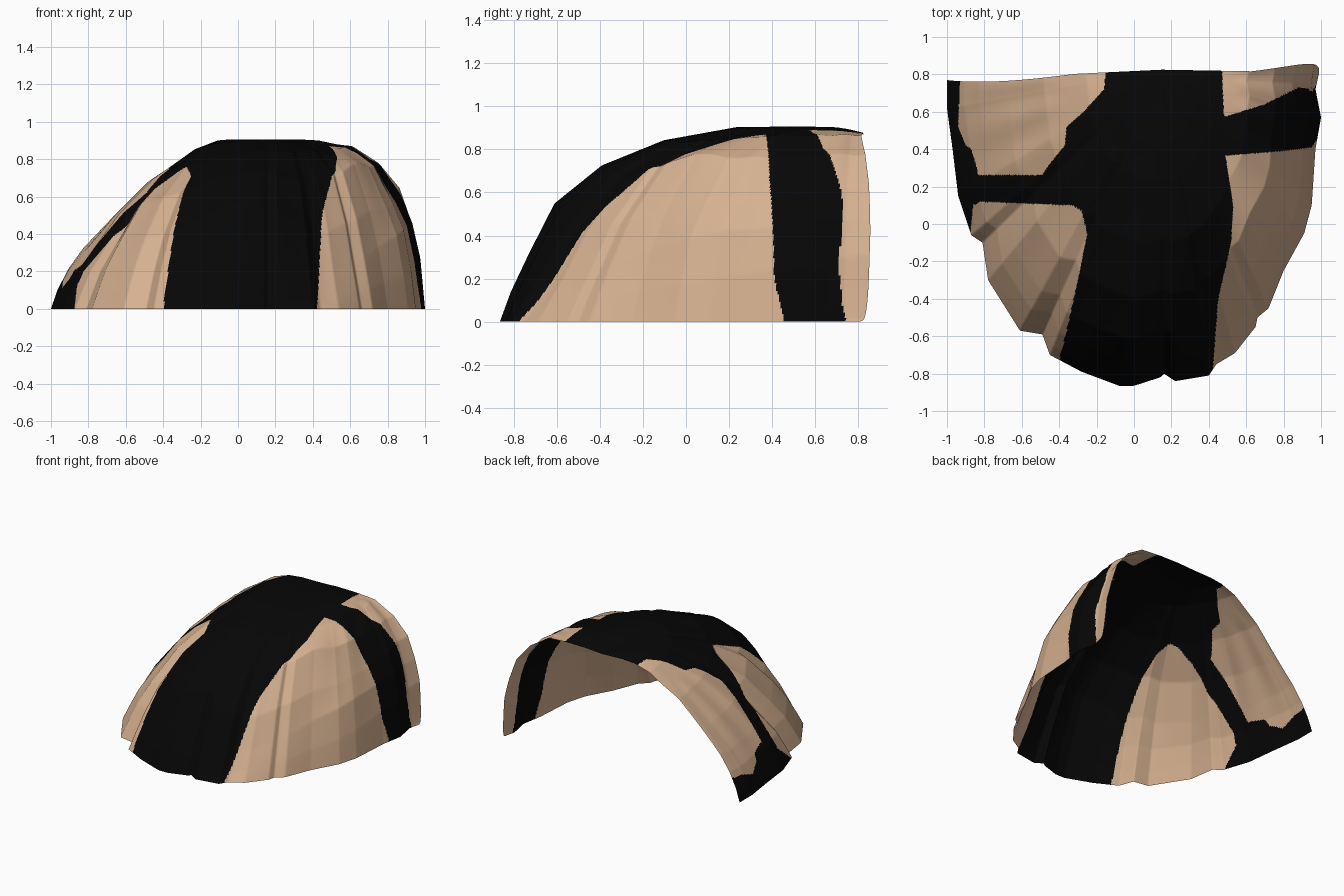
import bpy, bmesh, math

if "Cube" in bpy.data.objects:
    bpy.data.objects.remove(bpy.data.objects["Cube"])

# colours
def material(name, rgb):
    m = bpy.data.materials.new(name)
    m.diffuse_color = (*rgb, 1)
    m.use_nodes = True
    m.node_tree.nodes["Principled BSDF"].inputs["Base Color"].default_value = m.diffuse_color
    return m

tan = material("tan_cloth", (0.67, 0.44, 0.28))
black = material("black_panel", (0.002, 0.002, 0.002))


def lerp(pts, x):
    """Straight interpolation in a list of (x, value) pairs."""
    if x <= pts[0][0]:
        return pts[0][1]
    for (a, va), (b, vb) in zip(pts, pts[1:]):
        if x <= b:
            return va + (vb - va) * (x - a) / (b - a)
    return pts[-1][1]


def smooth(xs, vs, x):
    """Monotone cubic interpolation, so the surface does not overshoot."""
    x = min(max(x, xs[0]), xs[-1])
    n = len(xs)
    d = [(vs[i + 1] - vs[i]) / (xs[i + 1] - xs[i]) for i in range(n - 1)]

    def slope(i):
        if i == 0:
            return d[0]
        if i == n - 1:
            return d[-1]
        a, b = d[i - 1], d[i]
        return 2 * a * b / (a + b) if a * b > 0 else 0
    i = 0
    while i < n - 2 and x > xs[i + 1]:
        i += 1
    h = xs[i + 1] - xs[i]
    t = (x - xs[i]) / h
    return ((2 * t**3 - 3 * t**2 + 1) * vs[i] + (t**3 - 2 * t**2 + t) * h * slope(i)
            + (3 * t**2 - 2 * t**3) * vs[i + 1] + (t**3 - t**2) * h * slope(i + 1))


# ground outline, from the back left corner round the front to the back right
OUTLINE = [(-1, .77), (-1, .62), (-.97, .4), (-.94, .15), (-.87, -.06), (-.81, -.1),
           (-.78, -.3), (-.61, -.57), (-.49, -.59), (-.45, -.7), (-.28, -.79),
           (-.08, -.865), (0, -.865), (.14, -.82), (.16, -.80), (.22, -.84), (.4, -.81),
           (.44, -.75), (.54, -.69), (.65, -.55), (.66, -.5), (.72, -.45), (.8, -.25),
           (.91, -.05), (.95, .1), (.97, .4), (1, .57), (.97, .72), (.99, .81)]
APEX = (.15, .825)

# rise of the shell along spokes running from the outline to the apex
F = [0, .03, .08, .15, .28, .45, .65, .76, .85, 1]
ANGLES = [0, 34, 62, 88, 102, 111, 121, 138, 180]
RISE = [[0, .10, .21, .32, .47, .67, .82, .86, .87, .87],
        [0, .08, .20, .31, .51, .70, .855, .90, .90, .87],
        [0, .09, .23, .38, .60, .765, .885, .905, .905, .87],
        [0, .14, .32, .555, .73, .845, .904, .906, .906, .87],
        [0, .07, .20, .41, .67, .835, .895, .906, .906, .87],
        [0, .10, .25, .46, .715, .84, .89, .905, .905, .87],
        [0, .14, .33, .52, .775, .85, .89, .905, .905, .87],
        [0, .20, .42, .55, .76, .865, .90, .905, .90, .87],
        [0, .32, .48, .65, .78, .868, .877, .877, .877, .87]]

# plan borders of the black panels
CENTRE_LEFT = [(-.73, -.40), (-.57, -.36), (-.3, -.30), (-.05, -.25), (.07, -.28),
               (.1, -.33), (.26, -.49), (.31, -.46), (.42, -.37), (.52, -.36),
               (.6, -.27), (.72, -.16), (.83, -.15)]
CENTRE_RIGHT = [(-.8, .42), (-.4, .45), (-.1, .52), (.1, .53), (.36, .49), (.83, .47)]
EDGE_STRIP = [(-.1, -.88), (.1, -.86), (.13, -.81), (.3, -.84), (.4, -.87),
              (.42, -.9), (.52, -.94), (.8, -.93)]
BAND_LOW = [(.49, .365), (.8, .39), (.95, .41), (.975, .45)]
BAND_HIGH = [(.49, .575), (.7, .64), (.88, .73), (.93, .72), (.955, .71), (.97, .74)]


def is_black(x, y):
    if lerp(CENTRE_LEFT, y) < x < lerp(CENTRE_RIGHT, y):
        return True
    if x < 0:
        cross = x > -.9 and lerp([(-.84, .12), (-.33, .10)], x) < y < .262
        return cross or (y > -.08 and x < lerp(EDGE_STRIP, y))
    return x > .45 and lerp(BAND_LOW, x) < y < lerp(BAND_HIGH, x)


# outline resampled by length
length = [0]
for a, b in zip(OUTLINE, OUTLINE[1:]):
    length.append(length[-1] + math.dist(a, b))
XS = [(s, p[0]) for s, p in zip(length, OUTLINE)]
YS = [(s, p[1]) for s, p in zip(length, OUTLINE)]

NU, NF = 520, 200
bm = bmesh.new()
grid = []
for i in range(NU + 1):
    s = length[-1] * i / NU
    bx, by = lerp(XS, s), lerp(YS, s)
    ang = 180 - math.degrees(math.atan2(APEX[1] - by, bx - APEX[0]))
    profile = [(f, smooth(ANGLES, [r[k] for r in RISE], ang)) for k, f in enumerate(F)]
    # cloth folds run up both sides and fade out at front, hem and crown
    fold = .007 * math.sin(math.radians(ang) * 24) * abs(math.cos(math.radians(ang)))
    # back edge bows in on the left and out on the right
    left, right = max(0, 1 - ang / 12), max(0, (ang - 168) / 12)
    row = []
    for j in range(NF):
        f = (j / NF) ** 1.4
        wave = fold * math.sin(math.pi * min(1, f / .55))
        bow = (.05 * right * math.sin(math.pi * min(1, f / .43) ** .35)
               - .026 * left * math.sin(math.pi * min(1, f / .6) ** .8))
        x = bx + (APEX[0] - bx) * f
        y = by + (APEX[1] - by) * f + bow
        row.append(bm.verts.new((x, y, lerp(profile, f) + wave)))
    grid.append(row)
tip = bm.verts.new((*APEX, .87))

# shell faces, coloured by plan position
for r0, r1 in zip(grid, grid[1:]):
    for j in range(NF - 1):
        bm.faces.new((r0[j], r1[j], r1[j + 1], r0[j + 1]))
    bm.faces.new((r0[-1], r1[-1], tip))
for face in bm.faces:
    c = face.calc_center_median()
    face.material_index = 1 if is_black(c.x, c.y) else 0
    face.smooth = True

mesh = bpy.data.meshes.new("panelled_shell")
bm.to_mesh(mesh)
bm.free()
mesh.materials.append(tan)
mesh.materials.append(black)
shell = bpy.data.objects.new("panelled_shell", mesh)
bpy.context.collection.objects.link(shell)
